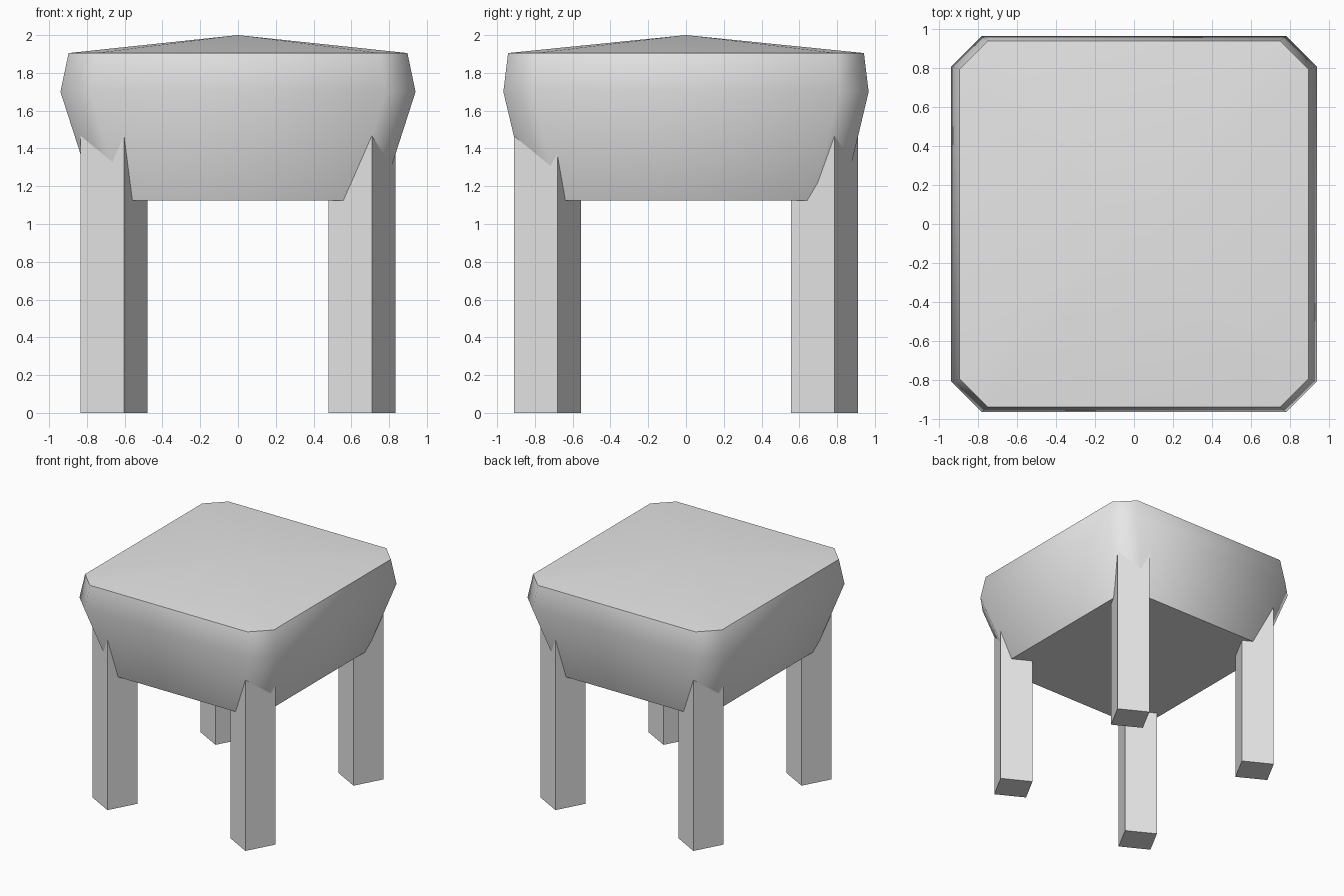
import bpy, bmesh, math

default = bpy.data.objects.get("Cube")
if default:
    bpy.data.objects.remove(default, do_unlink=True)

# Single light grey finish
grey = bpy.data.materials.new("light_grey")
grey.use_nodes = True
colour = (0.8, 0.8, 0.8, 1)
grey.diffuse_color = colour
grey.node_tree.nodes["Principled BSDF"].inputs["Base Color"].default_value = colour


def octagon(bm, hx, hy, cut, z):
    """Rectangle ring with cut corners."""
    corners = [(hx, -hy + cut), (hx, hy - cut), (hx - cut, hy), (cut - hx, hy),
               (-hx, hy - cut), (-hx, cut - hy), (cut - hx, -hy), (hx - cut, -hy)]
    return [bm.verts.new((x, y, z)) for x, y in corners]


# Cushion seat: three rings, flat underside, low pyramid top
bm = bmesh.new()
rings = [octagon(bm, 0.755, 0.83, 0.155, 1.125),
         octagon(bm, 0.94, 0.967, 0.157, 1.70),
         octagon(bm, 0.897, 0.942, 0.147, 1.905)]
peak = bm.verts.new((0, 0, 2))
bm.faces.new(rings[0][::-1])
for i in range(8):
    j = (i + 1) % 8
    for low, high in zip(rings, rings[1:]):
        bm.faces.new((low[i], low[j], high[j], high[i]))
    bm.faces.new((rings[2][i], rings[2][j], peak))
bmesh.ops.recalc_face_normals(bm, faces=bm.faces)
mesh = bpy.data.meshes.new("seat_cushion")
bm.to_mesh(mesh)
bm.free()
seat = bpy.data.objects.new("seat_cushion", mesh)
bpy.context.collection.objects.link(seat)
seat.data.materials.append(grey)
bpy.ops.object.select_all(action='DESELECT')
seat.select_set(True)
bpy.context.view_layer.objects.active = seat
bpy.ops.object.shade_smooth_by_angle(angle=math.radians(60))

# Four square legs, all turned the same way
LEG_TOP = 1.6
for side, sx in (("left", 1), ("right", -1)):
    for end, sy in (("front", -1), ("back", 1)):
        bpy.ops.mesh.primitive_cube_add(
            size=1, location=(0.656 * sx, 0.734 * sy, LEG_TOP / 2),
            rotation=(0, 0, math.radians(-28.5)))
        leg = bpy.context.object
        leg.name = f"{end}_{side}_leg"
        leg.scale = (0.262, 0.262, LEG_TOP)
        leg.data.materials.append(grey)
